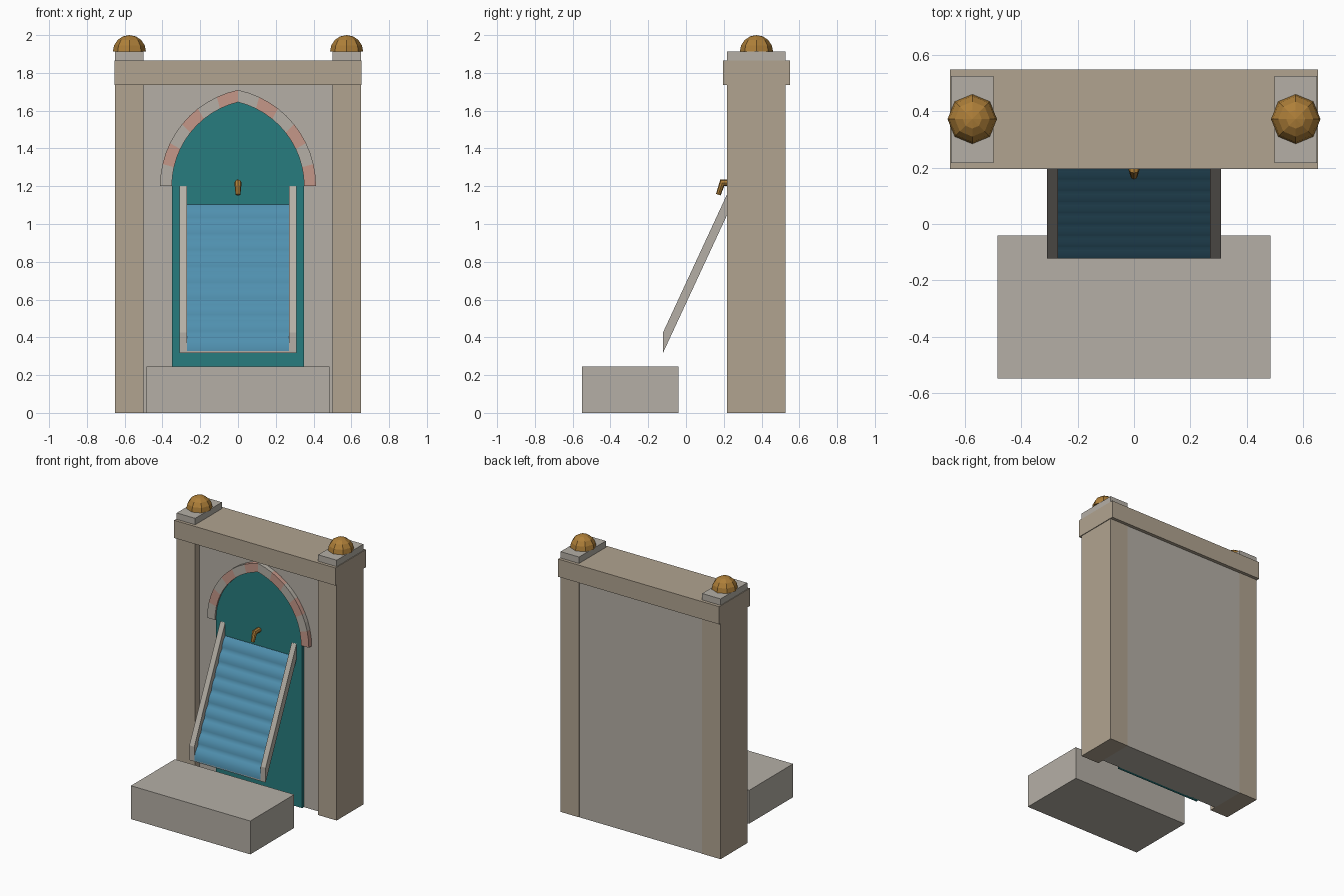
import bpy, bmesh
from math import sin, cos, pi, acos, radians

if "Cube" in bpy.data.objects:
    bpy.data.objects.remove(bpy.data.objects["Cube"])


def material(name, rgb):
    m = bpy.data.materials.new(name)
    m.diffuse_color = (*rgb, 1)
    m.use_nodes = True
    m.node_tree.nodes["Principled BSDF"].inputs["Base Color"].default_value = m.diffuse_color
    return m


STONE = material("stone", (0.46, 0.43, 0.38))
SAND = material("sandstone", (0.44, 0.37, 0.28))
PINK = material("pink_stone", (0.56, 0.31, 0.25))
TEAL = material("teal_tile", (0.02, 0.20, 0.21))
WATER = material("water", (0.08, 0.28, 0.43))
BRASS = material("brass", (0.42, 0.21, 0.04))


def add(name, bm, mat):
    bmesh.ops.recalc_face_normals(bm, faces=bm.faces)
    me = bpy.data.meshes.new(name)
    bm.to_mesh(me)
    bm.free()
    me.materials.append(mat)
    ob = bpy.data.objects.new(name, me)
    bpy.context.collection.objects.link(ob)
    return ob


def prism(name, profile, axis, a, b, mat):
    """Extrude a 2D profile from a to b: axis 'y' takes (x, z), axis 'x' takes (y, z)."""
    bm = bmesh.new()
    place = (lambda p, t: (p[0], t, p[1])) if axis == 'y' else (lambda p, t: (t, p[0], p[1]))
    lo = [bm.verts.new(place(p, a)) for p in profile]
    hi = [bm.verts.new(place(p, b)) for p in profile]
    n = len(profile)
    for i in range(n):
        j = (i + 1) % n
        bm.faces.new((lo[i], lo[j], hi[j], hi[i]))
    bm.faces.new(lo)
    bm.faces.new(hi)
    return add(name, bm, mat)


def box(name, x0, x1, y0, y1, z0, z1, mat):
    return prism(name, [(x0, z0), (x1, z0), (x1, z1), (x0, z1)], 'y', y0, y1, mat)


# Wall, lintel and basin
box("back_wall", -0.5, 0.5, 0.265, 0.525, 0, 1.74, STONE)
box("lintel", -0.655, 0.655, 0.195, 0.55, 1.735, 1.865, SAND)
box("basin", -0.485, 0.485, -0.55, -0.04, 0, 0.245, STONE)

# Pillars, cap blocks and faceted domes on both sides
for side, s in (("left", -1), ("right", 1)):
    xa, xb = sorted((s * 0.5, s * 0.65))
    box(side + "_pillar", xa, xb, 0.217, 0.527, 0, 1.74, SAND)
    box(side + "_cap_block", xa, xb, 0.217, 0.527, 1.86, 1.912, STONE)
    bm = bmesh.new()
    bmesh.ops.create_uvsphere(bm, u_segments=8, v_segments=8, radius=0.088)
    geom = bm.verts[:] + bm.edges[:] + bm.faces[:]
    bmesh.ops.bisect_plane(bm, geom=geom, plane_co=(0, 0, 0), plane_no=(0, 0, -1),
                           clear_outer=True)
    rim = [e for e in bm.edges if e.is_boundary]
    if rim:
        bmesh.ops.holes_fill(bm, edges=rim, sides=0)
    dome = add(side + "_dome", bm, BRASS)
    dome.location = (s * 0.575, 0.373, 1.912)

# Pointed arch: two arcs whose centres sit across the middle line
SPRING, OFF, R_IN, R_OUT, STONES = 1.2, 0.108, 0.458, 0.521, 6


def arc(r, t):
    a = t * acos(OFF / r)
    return r * cos(a) - OFF, SPRING + r * sin(a)


# Teal niche panel
right = [arc(R_IN, i / 12) for i in range(13)]
left = [(-x, z) for x, z in reversed(right[:-1])]
prism("niche_panel", [(-0.35, 0), (0.35, 0)] + right + left, 'y', 0.245, 0.275, TEAL)

# Alternating arch stones, six per side
for s in (-1, 1):
    for i in range(STONES):
        ts = [(i + k / 2) / STONES for k in range(3)]
        pts = [arc(R_OUT, t) for t in ts] + [arc(R_IN, t) for t in reversed(ts)]
        pink = (i % 2 == 1) if s < 0 else (i % 2 == 0)
        prism("arch_stone", [(s * x, z) for x, z in pts], 'y', 0.232, 0.27,
              PINK if pink else STONE)

# Sloping chute: side rails and thin bed
Y0, Y1, Z0, Z1 = -0.122, 0.237, 0.317, 1.09
rail = [(Y0, Z0), (Y0, Z0 + 0.108), (Y1, Z1 + 0.11), (Y1, Z1)]
for s in (-1, 1):
    prism("chute_rail", rail, 'x', s * 0.27, s * 0.31, STONE)
bed = [(Y0, Z0), (Y0, Z0 + 0.01), (Y1, Z1 + 0.01), (Y1, Z1)]
prism("chute_bed", bed, 'x', -0.27, 0.27, STONE)

# Rippled water sheet: nine scallops down the slope
RIPPLES, STEPS = 9, 6
count = RIPPLES * STEPS
top = []
for i in range(count + 1):
    t = i / count
    h = 0.01 * abs(sin(pi * RIPPLES * t))
    top.append((Y0 + t * (Y1 - Y0) - 0.9 * h, Z0 + 0.014 + t * (Z1 - Z0) + 0.42 * h))
sheet = prism("water_sheet", top + [(Y1, Z1 + 0.004), (Y0, Z0 + 0.004)], 'x', -0.27, 0.27, WATER)
sheet.data.shade_smooth()
sheet.data.set_sharp_from_angle(angle=radians(40))

# Brass spout: short bent eight-sided tube, narrowing to the mouth
path = [((0.26, 1.218), (0, 1), 0.018), ((0.192, 1.218), (0.55, 0.9), 0.019),
        ((0.171, 1.155), (0.95, -0.3), 0.013)]
bm = bmesh.new()
rings = []
for (y, z), (uy, uz), r in path:
    rings.append([bm.verts.new((r * cos(a), y - r * sin(a) * uy, z + r * sin(a) * uz))
                  for a in (2 * pi * k / 8 for k in range(8))])
# keep the outer side of the bend continuous into the mouth
for k in range(8):
    a = 2 * pi * k / 8
    rings[2][k].co.y = 0.171 - 0.013 * sin(a) * 0.95
    rings[2][k].co.z = 1.155 + 0.013 * sin(a) * 0.3
for a, b in zip(rings, rings[1:]):
    for k in range(8):
        j = (k + 1) % 8
        bm.faces.new((a[k], a[j], b[j], b[k]))
bm.faces.new(rings[0])
bm.faces.new(rings[-1])
add("spout", bm, BRASS)
